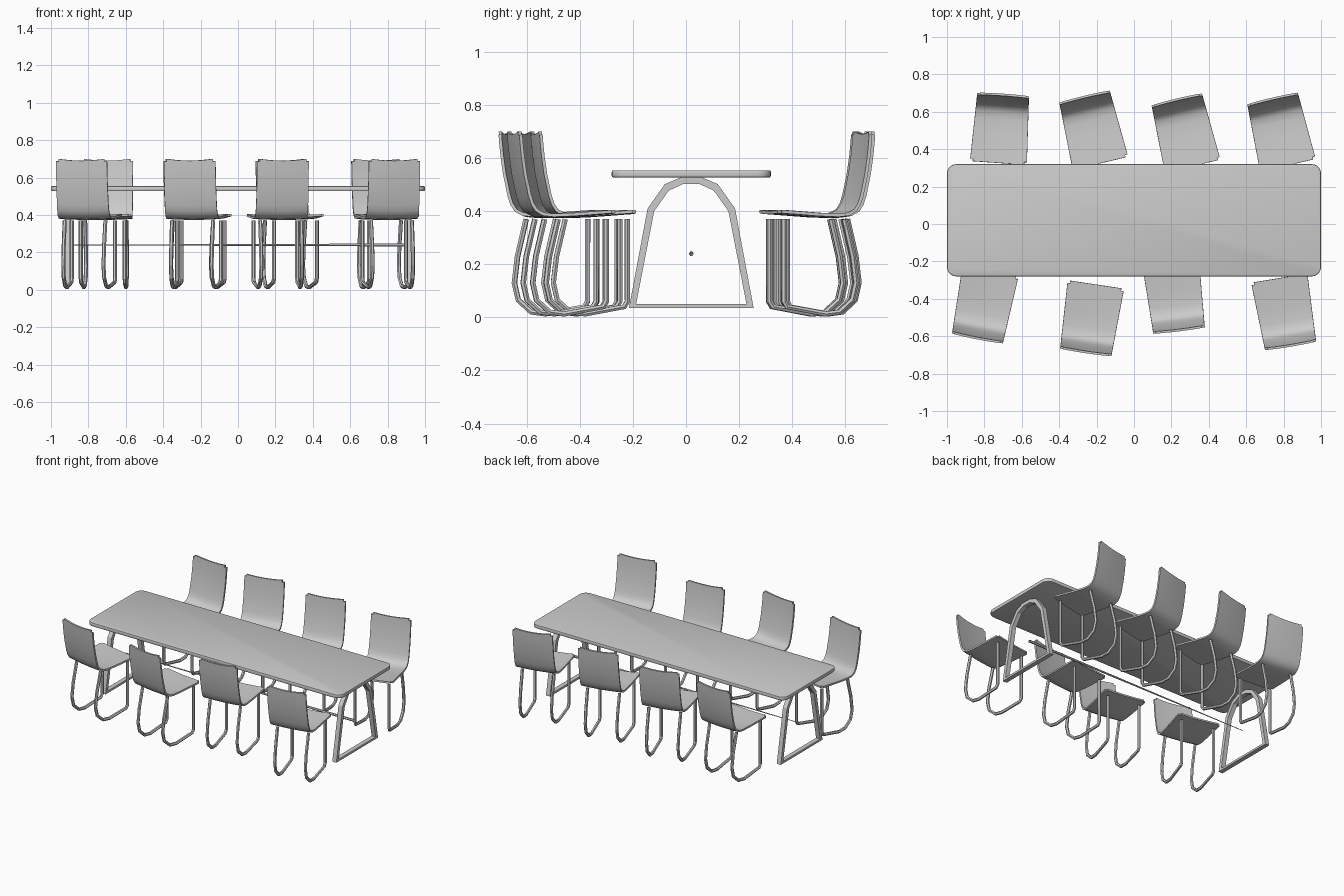
import bpy, bmesh
from math import radians
from mathutils import Matrix, Vector

cube = bpy.data.objects.get("Cube")
if cube:
    bpy.data.objects.remove(cube, do_unlink=True)

grey = bpy.data.materials.new("plain_grey")
grey.use_nodes = True
grey.diffuse_color = (0.6, 0.6, 0.6, 1)
grey.node_tree.nodes["Principled BSDF"].inputs["Base Color"].default_value = (0.6, 0.6, 0.6, 1)


def place(name, data, matrix=Matrix()):
    obj = bpy.data.objects.new(name, data)
    bpy.context.collection.objects.link(obj)
    obj.matrix_world = matrix
    return obj


def to_mesh(name, bm):
    bmesh.ops.recalc_face_normals(bm, faces=bm.faces)
    mesh = bpy.data.meshes.new(name)
    bm.to_mesh(mesh)
    bm.free()
    mesh.materials.append(grey)
    return mesh


def smooth(obj, angle):
    bpy.ops.object.select_all(action="DESELECT")
    obj.select_set(True)
    bpy.context.view_layer.objects.active = obj
    bpy.ops.object.shade_smooth_by_angle(angle=radians(angle))


# Table top with rounded corners and softened rim
bm = bmesh.new()
bmesh.ops.create_cube(bm, size=1, matrix=Matrix.Translation((0, 0.02, 0.541)) @ Matrix.Diagonal((2, 0.6, 0.027, 1)))
corners = [e for e in bm.edges if abs(e.verts[0].co.z - e.verts[1].co.z) > 0.01]
bmesh.ops.bevel(bm, geom=corners, offset=0.05, segments=6, profile=0.5, affect="EDGES")
rims = [e for e in bm.edges if abs(e.verts[0].co.z - e.verts[1].co.z) < 0.001]
bmesh.ops.bevel(bm, geom=rims, offset=0.006, segments=2, profile=0.5, affect="EDGES")
smooth(place("table_top", to_mesh("table_top", bm)), 35)


# Arched trestle: a closed ring between an outer and an inner outline
def mirrored(half):
    return half + [(-y, z) for y, z in reversed(half)]


outer = mirrored([(0.235, 0.035), (0.165, 0.41), (0.1, 0.502), (0.035, 0.53)])
inner = mirrored([(0.208, 0.05), (0.14, 0.4), (0.085, 0.478), (0.03, 0.503)])
bm = bmesh.new()
rings = [[bm.verts.new((x, y + 0.02, z)) for y, z in line]
         for x, line in ((-0.016, outer), (0.016, outer), (0.016, inner), (-0.016, inner))]
count = len(outer)
for i in range(count):
    j = (i + 1) % count
    for k in range(4):
        a, b = rings[k], rings[(k + 1) % 4]
        bm.faces.new((a[i], a[j], b[j], b[i]))
trestle = to_mesh("trestle", bm)
for side, x in (("left", 0.91), ("right", -0.91)):
    place(side + "_trestle", trestle, Matrix.Translation((x, 0, 0)))

# Slim tapering stretcher between the trestles
bm = bmesh.new()
bmesh.ops.create_cone(bm, cap_ends=False, segments=6, radius1=0.002, radius2=0.009, depth=1.8,
                      matrix=Matrix.Translation((0, 0.02, 0.24)) @ Matrix.Rotation(radians(90), 4, "Y"))
place("stretcher", to_mesh("stretcher", bm))

# Chair shell: one bent sheet swept along a side profile
profile = [(0.005, 0.703), (0.008, 0.66), (0.013, 0.61), (0.023, 0.54), (0.04, 0.46), (0.05, 0.43),
           (0.064, 0.408), (0.088, 0.395), (0.125, 0.391), (0.2, 0.394), (0.28, 0.4), (0.36, 0.406)]
columns = 8
bm = bmesh.new()
grid = []
for y, z in profile:
    width = 0.276 + 0.028 * y / 0.36
    back = max(0, (z - 0.41) / 0.29)
    row = []
    for c in range(columns + 1):
        t = 2 * c / columns - 1
        dip = (1 - t * t) * (0.012 * back + 0.005 * (1 - back))
        row.append(bm.verts.new((t * width / 2, y - 0.004 * back * (1 - t * t), z - dip)))
    grid.append(row)
for a, b in zip(grid, grid[1:]):
    for c in range(columns):
        bm.faces.new((a[c], a[c + 1], b[c + 1], b[c]))
bmesh.ops.bevel(bm, geom=[grid[0][0], grid[0][-1], grid[-1][0], grid[-1][-1]],
                offset=0.014, segments=2, affect="VERTICES")
bmesh.ops.recalc_face_normals(bm, faces=bm.faces)
bmesh.ops.solidify(bm, geom=bm.faces[:], thickness=0.012)
shell = to_mesh("chair_shell", bm)

# Chair sled legs: two bent tubes
path = [(0.33, 0.37), (0.33, 0.06), (0.318, 0.04), (0.17, 0.013), (0.115, 0.02), (0.065, 0.065),
        (0.05, 0.13), (0.062, 0.23), (0.095, 0.37)]
legs = bpy.data.curves.new("sled_legs", "CURVE")
legs.dimensions = "3D"
legs.bevel_depth = 0.011
legs.bevel_resolution = 1
legs.use_fill_caps = True
legs.materials.append(grey)
for side in (-1, 1):
    spline = legs.splines.new("POLY")
    spline.points.add(len(path) - 1)
    for point, (y, z) in zip(spline.points, path):
        point.co = (side * (0.108 + 0.03 * y), y, z, 1)
    spline.use_smooth = False

# Chairs: middle of the back edge and turn in degrees
chairs = {
    "front": [(-0.836, -0.606, -11), (-0.257, -0.68, -8.5), (0.24, -0.563, 7), (0.836, -0.645, 9.5)],
    "back": [(-0.70, 0.686, 176), (-0.263, 0.675, 193.4), (0.23, 0.66, 193.4), (0.742, 0.665, 193)],
}
for row, spots in chairs.items():
    for n, (x, y, turn) in enumerate(spots, 1):
        matrix = Matrix.Translation((x, y, 0)) @ Matrix.Rotation(radians(turn), 4, "Z")
        seat = place(f"{row}_chair_{n}_shell", shell, matrix)
        place(f"{row}_chair_{n}_legs", legs, matrix)
smooth(seat, 40)
